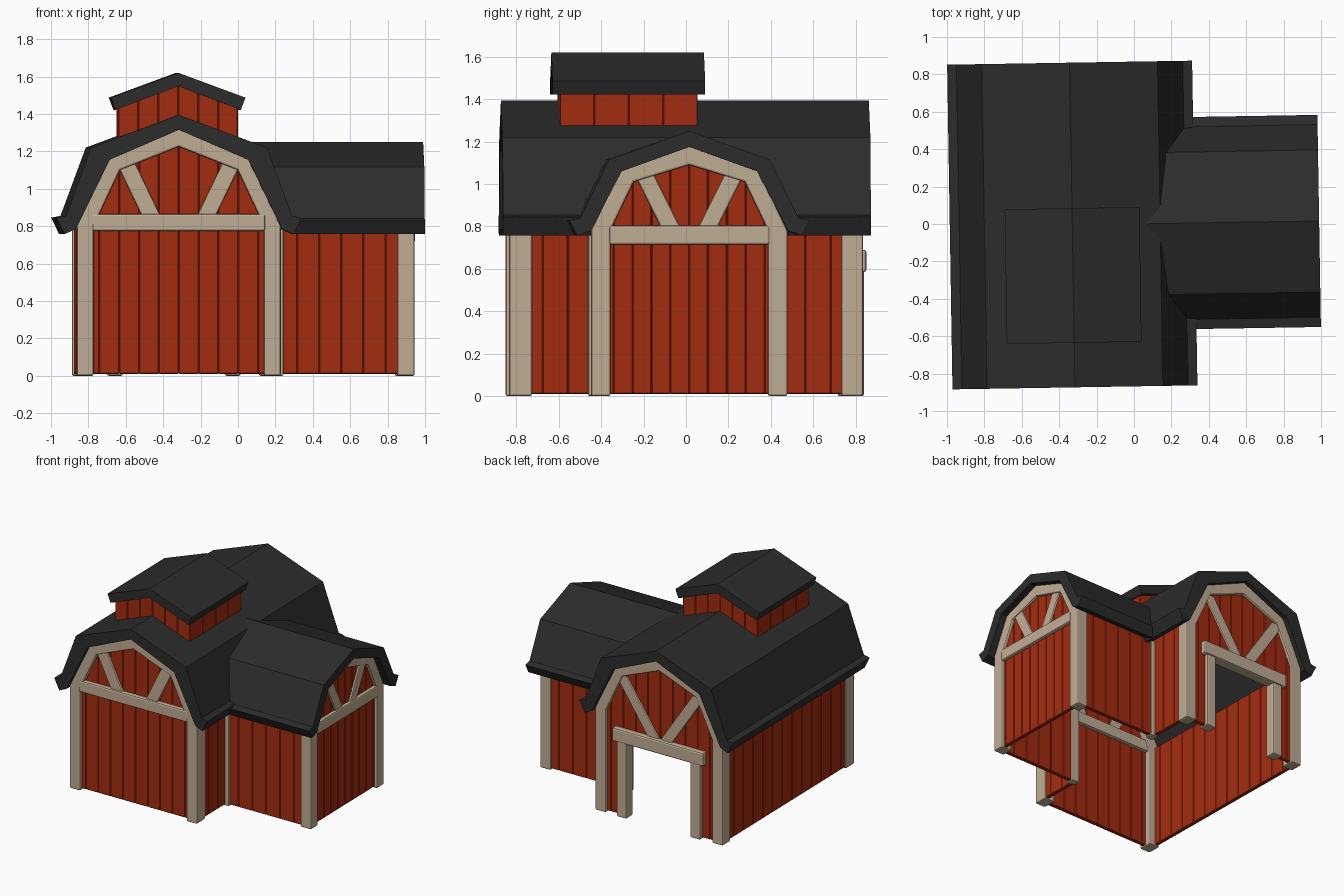
import bpy, bmesh, math
from mathutils import Matrix

if "Cube" in bpy.data.objects:
    bpy.data.objects.remove(bpy.data.objects["Cube"])

CX = -0.33                                   # centre line of the main barn
SPIN = Matrix.Rotation(0.0165, 4, 'Z')       # whole barn is turned very slightly


def material(name, rgb):
    m = bpy.data.materials.new(name)
    m.diffuse_color = (*rgb, 1)
    m.use_nodes = True
    m.node_tree.nodes["Principled BSDF"].inputs["Base Color"].default_value = m.diffuse_color
    return m


RED = material("barn red", (0.37, 0.025, 0.005))
ROOF = material("charcoal roof", (0.025, 0.025, 0.025))
TRIM = material("cream trim", (0.53, 0.42, 0.30))


def prism(bm, pts, axis, d0, d1):
    """Extrude a (u, z) outline along axis from d0 to d1; d0 may be a function of z."""
    def place(u, z, d):
        return (u, d, z) if axis == 'y' else (d, u, z)
    a = [bm.verts.new(place(u, z, d0(z) if callable(d0) else d0)) for u, z in pts]
    b = [bm.verts.new(place(u, z, d1)) for u, z in pts]
    n = len(pts)
    for i in range(n):
        j = (i + 1) % n
        bm.faces.new((a[i], a[j], b[j], b[i]))
    bm.faces.new(a)
    bm.faces.new(b)


def finish(name, bm, mat, bevel=0.0, segments=1):
    bmesh.ops.recalc_face_normals(bm, faces=bm.faces)
    me = bpy.data.meshes.new(name)
    bm.to_mesh(me)
    bm.free()
    me.materials.append(mat)
    ob = bpy.data.objects.new(name, me)
    ob.matrix_world = SPIN
    bpy.context.collection.objects.link(ob)
    if bevel:
        mod = ob.modifiers.new("soft edges", 'BEVEL')
        mod.width, mod.segments = bevel, segments
        mod.limit_method, mod.angle_limit = 'ANGLE', math.radians(50)


def part(name, outlines, axis, d0, d1, mat, bevel=0.0, segments=1):
    bm = bmesh.new()
    for pts in outlines:
        prism(bm, pts, axis, d0, d1)
    finish(name, bm, mat, bevel, segments)


def rect(u0, u1, z0, z1):
    return [(u0, z0), (u1, z0), (u1, z1), (u0, z1)]


def band(outer, inner, c=0.0):
    """Closed symmetric band from half profiles that start on the centre line."""
    def full(h):
        return [(c - u, z) for u, z in reversed(h) if u > 0] + [(c + u, z) for u, z in h]
    return full(outer) + full(inner)[::-1]


def height(profile):
    """Piecewise-linear height of a half profile."""
    def h(u):
        u = abs(u)
        for (a, za), (b, zb) in zip(profile, profile[1:]):
            if u <= b:
                return za + (zb - za) * (u - a) / (b - a)
        return profile[-1][1]
    return h


def planks(name, axis, c, u0, u1, n, d0, d1, top, bottom=lambda u: 0.01):
    """Row of upright boards whose tops follow top(u)."""
    bm = bmesh.new()
    w = (u1 - u0) / n
    for i in range(n):
        a, b = u0 + i * w, u0 + (i + 1) * w
        z = bottom((a + b) / 2)
        prism(bm, [(c + a, z), (c + b, z), (c + b, top(b)), (c + a, top(a))], axis, d0, d1)
    finish(name, bm, RED, 0.004)


def braces(name, axis, c, top, bot, w, d0, d1):
    """Mirrored pair of slanted struts."""
    outs = [[(c + s * (top[0] - w), top[1]), (c + s * (top[0] + w), top[1]),
             (c + s * (bot[0] + w), bot[1]), (c + s * (bot[0] - w), bot[1])] for s in (-1, 1)]
    part(name, outs, axis, d0, d1, TRIM, 0.008, 2)


# Roofs: gambrel shells with flared eaves
part("main_roof", [band([(0, 1.395), (.47, 1.22), (.605, .855), (.655, .845)],
                        [(0, 1.315), (.37, 1.155), (.55, .785), (.612, .757)], CX)],
     'y', -0.868, 0.868, ROOF)


def valley(z):
    """x at which the wing roof meets the main roof slope."""
    x = 0.47 - (z - 1.22) * (0.47 / 0.175 if z > 1.22 else 0.135 / 0.365)
    return CX + x - 0.03


part("wing_roof", [band([(0, 1.25), (.38, 1.115), (.515, .84), (.567, .827)],
                        [(0, 1.175), (.32, 1.06), (.465, .78), (.53, .757)])],
     'x', valley, 0.99, ROOF)
part("cupola_roof", [band([(0, 1.62), (.36, 1.487)], [(0, 1.548), (.335, 1.422)], CX)],
     'y', -0.63, 0.09, ROOF)

# Gable walls; the back one has a door opening
main_top = height([(0, 1.34), (.38, 1.18), (.56, .81)])
wing_top = height([(0, 1.20), (.33, 1.085), (.48, .80)])
planks("front_wall", 'y', CX, -.53, .53, 10, -.81, -.78, main_top)
planks("back_wall", 'y', CX, -.53, .53, 10, .78, .81, main_top,
       lambda u: 0.62 if abs(u) < .318 else 0.01)
planks("wing_end_wall", 'x', 0, -.445, .445, 10, .885, .915, wing_top)


# Side walls
def eave(u):
    return 0.815


planks("left_wall", 'x', 0, -.80, .80, 13, CX - .535, CX - .505, eave)
for s, tag in ((-1, "front"), (1, "back")):
    lo, hi = sorted((s * .44, s * .80))
    planks(f"right_wall_{tag}", 'x', 0, lo, hi, 3, CX + .505, CX + .535, eave)
    lo, hi = sorted((s * .42, s * .45))
    planks(f"wing_{tag}_wall", 'y', 0, .19, .90, 6, lo, hi, lambda u: 0.80)

# Cupola walls
cup_top = height([(0, 1.575), (.36, 1.445)])
for tag, y in (("front", -.595), ("back", .03)):
    planks(f"cupola_{tag}_wall", 'y', CX, -.32, .32, 6, y, y + .025, cup_top,
           lambda u: 1.25)
for tag, x in (("left", CX - .32), ("right", CX + .295)):
    planks(f"cupola_{tag}_wall", 'x', 0, -.595, .055, 4, x, x + .025,
           lambda u: 1.46, lambda u: 1.25)

# Arched trim with corner posts on the three gables
main_arch = band([(0, 1.33), (.38, 1.168), (.545, .80), (.545, 0)],
                 [(0, 1.225), (.315, 1.10), (.455, .80), (.455, 0)], CX)
wing_arch = band([(0, 1.19), (.325, 1.072), (.463, .78), (.463, 0)],
                 [(0, 1.09), (.262, 1.01), (.372, .78), (.372, 0)])
part("front_arch_trim", [main_arch], 'y', -.838, -.73, TRIM, 0.01, 2)
part("back_arch_trim", [main_arch], 'y', .73, .832, TRIM, 0.01, 2)
part("wing_arch_trim", [wing_arch], 'x', .845, .937, TRIM, 0.01, 2)

# Posts where the wing meets the main barn
part("junction_posts", [rect(.175, .235, 0, .79)], 'y', -.465, -.40, TRIM, 0.008, 2)
part("junction_post_back", [rect(.175, .235, 0, .79)], 'y', .40, .465, TRIM, 0.008, 2)

# Crossbeams and slanted braces
part("front_beam", [rect(CX - .462, CX + .462, .775, .865)], 'y', -.842, -.75, TRIM, 0.01, 2)
part("wing_beam", [rect(-.378, .378, .715, .805)], 'x', .86, .941, TRIM, 0.01, 2)
braces("front_braces", 'y', CX, (.285, 1.14), (.145, .85), .05, -.828, -.77)
braces("wing_braces", 'x', 0, (.215, 1.05), (.085, .79), .045, .87, .929)
braces("back_braces", 'y', CX, (.33, 1.10), (.045, .67), .05, .77, .824)

# Back door frame
part("door_posts", [rect(CX + s * .315 - .042, CX + s * .315 + .042, 0, .60) for s in (-1, 1)],
     'y', .755, .84, TRIM, 0.01, 2)
part("door_lintel", [rect(CX - .39, CX + .39, .585, .69)], 'y', .76, .85, TRIM, 0.012, 2)
